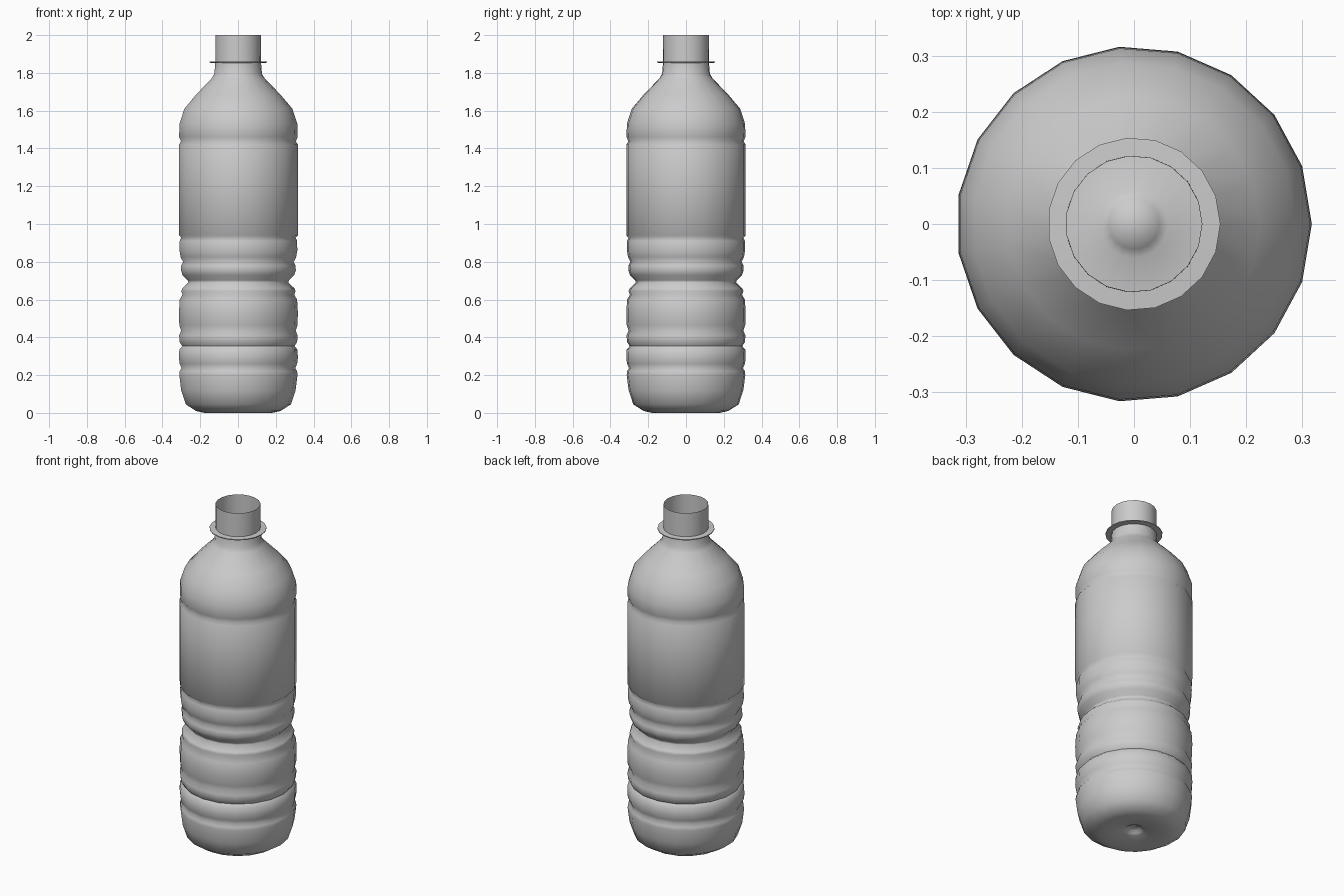
import bpy, bmesh, math

SIDES = 19


def lathe(name, profile, angle):
    """Revolve (radius, z) points around the z axis; radius 0 makes a pole."""
    bm = bmesh.new()
    rings = []
    for r, z in profile:
        if r == 0:
            rings.append([bm.verts.new((0, 0, z))] * SIDES)
        else:
            rings.append([bm.verts.new((r * math.cos(2 * math.pi * i / SIDES),
                                        r * math.sin(2 * math.pi * i / SIDES), z))
                          for i in range(SIDES)])
    for low, high in zip(rings, rings[1:]):
        for i in range(SIDES):
            j = (i + 1) % SIDES
            corners = list(dict.fromkeys((low[i], low[j], high[j], high[i])))
            bm.faces.new(corners)
    mesh = bpy.data.meshes.new(name)
    bm.to_mesh(mesh)
    bm.free()
    obj = bpy.data.objects.new(name, mesh)
    bpy.context.collection.objects.link(obj)
    bpy.ops.object.select_all(action='DESELECT')
    obj.select_set(True)
    bpy.context.view_layer.objects.active = obj
    bpy.ops.object.shade_smooth_by_angle(angle=math.radians(angle))
    return obj


# Base: raised dimple, flat foot and rounded heel
base = [(0, 0.035), (0.035, 0.035), (0.045, 0.022), (0.06, 0.015),
        (0.12, 0.006), (0.18, 0.0), (0.225, 0.01), (0.28, 0.045),
        (0.305, 0.12), (0.315, 0.20)]

# Ribbed grip with a deep waist groove
ribs = [(0.313, 0.22), (0.303, 0.237), (0.313, 0.26), (0.317, 0.29),
        (0.315, 0.335), (0.299, 0.353), (0.313, 0.375), (0.316, 0.41),
        (0.305, 0.435), (0.315, 0.465), (0.317, 0.53), (0.313, 0.60),
        (0.298, 0.625), (0.305, 0.645), (0.298, 0.66), (0.266, 0.69),
        (0.270, 0.702), (0.298, 0.73), (0.306, 0.755), (0.305, 0.78),
        (0.295, 0.80), (0.308, 0.825), (0.314, 0.86), (0.313, 0.91),
        (0.305, 0.928)]

# Label panel, shoulder and throat
upper = [(0.317, 0.94), (0.317, 1.42), (0.306, 1.438), (0.316, 1.46),
         (0.314, 1.53), (0.288, 1.61), (0.225, 1.685), (0.142, 1.77),
         (0.127, 1.795), (0.122, 1.855)]

lathe("bottle_body", base + ribs + upper, 70)

# Open mouth and the thin support ring below it
lathe("neck", [(0.122, 1.855), (0.121, 2.0)], 40)
lathe("neck_ring", [(0.122, 1.852), (0.154, 1.854), (0.154, 1.859), (0.122, 1.861)], 40)
